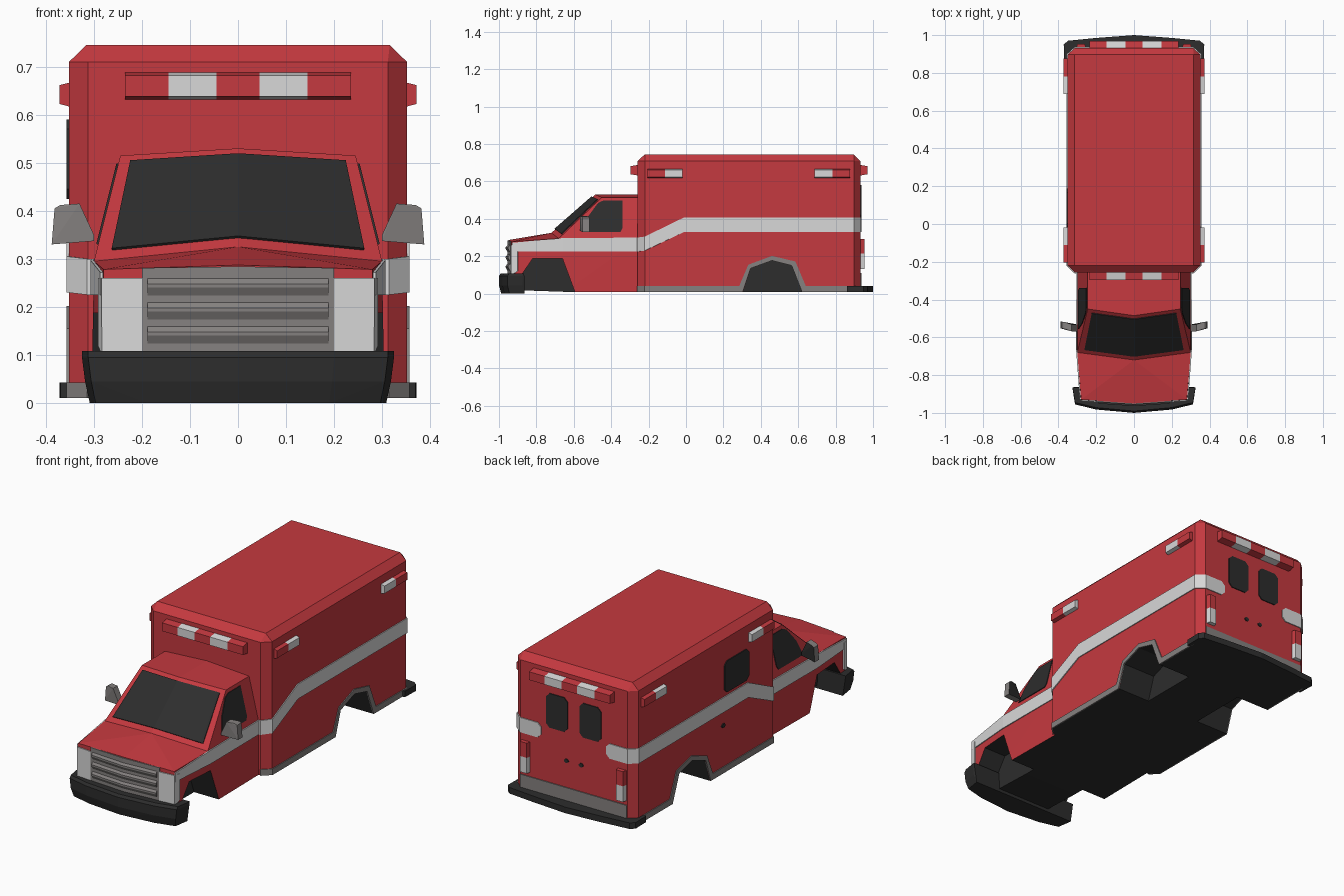
import bpy, bmesh
from mathutils import Vector as V

if "Cube" in bpy.data.objects:
    bpy.data.objects.remove(bpy.data.objects["Cube"])


def material(name, r, g, b):
    m = bpy.data.materials.new(name)
    m.diffuse_color = (r, g, b, 1)
    m.use_nodes = True
    m.node_tree.nodes["Principled BSDF"].inputs["Base Color"].default_value = m.diffuse_color
    return m


RED = material("red paint", 0.56, 0.041, 0.05)
WHITE = material("white paint", 0.69, 0.69, 0.69)
GREY = material("grey metal", 0.235, 0.22, 0.215)
BLACK = material("black trim", 0.026, 0.026, 0.026)
SIDES = ((1, "right"), (-1, "left"))


def finish(name, bm, mats):
    me = bpy.data.meshes.new(name)
    bm.to_mesh(me)
    bm.free()
    for m in mats:
        me.materials.append(m)
    ob = bpy.data.objects.new(name, me)
    bpy.context.collection.objects.link(ob)
    return ob


def hull(name, pts, mats, mirror=False, rule=None):
    """Convex solid around the points, optionally symmetric in x."""
    pts = [tuple(p) for p in pts]
    if mirror:
        pts += [(-x, y, z) for x, y, z in pts if x]
    bm = bmesh.new()
    for p in pts:
        bm.verts.new(p)
    bmesh.ops.convex_hull(bm, input=bm.verts[:])
    bmesh.ops.delete(bm, geom=[v for v in bm.verts if not v.link_faces], context='VERTS')
    bmesh.ops.dissolve_limit(bm, angle_limit=0.01, verts=bm.verts[:], edges=bm.edges[:])
    bmesh.ops.recalc_face_normals(bm, faces=bm.faces[:])
    bm.normal_update()
    if rule:
        for f in bm.faces:
            f.material_index = rule(f.normal)
    return finish(name, bm, mats)


def thin(name, bm, mat, mirror):
    ob = finish(name, bm, [mat])
    s = ob.modifiers.new("thickness", 'SOLIDIFY')
    s.thickness, s.offset = 0.006, 0
    if mirror:
        ob.modifiers.new("mirror", 'MIRROR')
    return ob


def plate(name, pts, mat, mirror=False):
    """Thin plate from one polygon."""
    bm = bmesh.new()
    bm.faces.new([bm.verts.new(p) for p in pts])
    return thin(name, bm, mat, mirror)


def strip(name, low, high, mat, mirror=True):
    """Thin ribbon between two rows of points."""
    bm = bmesh.new()
    a = [bm.verts.new(p) for p in low]
    b = [bm.verts.new(p) for p in high]
    for i in range(len(a) - 1):
        bm.faces.new((a[i], a[i + 1], b[i + 1], b[i]))
    return thin(name, bm, mat, mirror)


def band(name, path, mat, mirror=True):
    """Ribbon along (x, y, low z, high z)."""
    return strip(name, [(x, y, a) for x, y, a, b in path], [(x, y, b) for x, y, a, b in path], mat, mirror)


def rounded(u0, u1, v0, v1, c=0.02):
    return [(u0 + c, v0), (u1 - c, v0), (u1, v0 + c), (u1, v1 - c),
            (u1 - c, v1), (u0 + c, v1), (u0, v1 - c), (u0, v0 + c)]


def lamp(name, centre, along, across, out, half, depth, segments):
    """Tapered light bar made of coloured segments."""
    c, u, v, n = V(centre), V(along), V(across), V(out)
    for i, (a, b, m) in enumerate(segments):
        pts = [c + u * t + v * half * s * k + n * d
               for t in (a, b) for s in (-1, 1) for k, d in ((1, -0.005), (0.75, depth))]
        hull(f"{name}_{i + 1}", pts, [m])


def cut_arches(body, name, profile):
    for s, side in SIDES:
        c = hull(f"{name}_cutter_{side}", [(s * x, y, z) for x in (0.16, 0.45) for y, z in profile],
                 [RED, BLACK], rule=lambda n: 1)
        c.hide_render = True
        c.display_type = 'WIRE'
        b = body.modifiers.new("arch " + side, 'BOOLEAN')
        b.operation, b.solver, b.object = 'DIFFERENCE', 'EXACT', c


under = lambda n: 1 if n.z < -0.8 else 0

# Rear box with chamfered edges
pts = [(x, y, z) for z in (0.01, 0.71) for x, y in ((0.352, -0.22), (0.312, -0.258), (0.352, 0.897), (0.312, 0.932))]
pts += [(0.316, y, 0.745) for y in (-0.22, 0.897)]
box = hull("rear_box", pts, [RED, BLACK], True, under)
cut_arches(box, "rear_arch", [(0.3, -0.05), (0.304, 0.01), (0.345, 0.135), (0.46, 0.177),
                              (0.565, 0.15), (0.62, 0.01), (0.622, -0.05)])

# Cab lower body and hood
cab = hull("cab_body", [(0.3, -0.25, 0.01), (0.3, -0.25, 0.295), (0.305, -0.65, 0.01), (0.3, -0.68, 0.295),
                        (0.285, -0.93, 0.02), (0.28, -0.93, 0.278), (0, -0.95, 0.02), (0, -0.95, 0.287),
                        (0, -0.72, 0.325)], [RED, BLACK], True, under)
cut_arches(cab, "front_arch", [(-0.88, -0.05), (-0.88, 0.1), (-0.82, 0.187), (-0.66, 0.187), (-0.572, -0.05)])

# Cab top, windshield and door windows
A, B, C, D = V((0, -0.72, 0.325)), V((0.3, -0.68, 0.295)), V((0.245, -0.45, 0.515)), V((0, -0.485, 0.53))
hull("cab_top", [A, B, C, D, (0.3, -0.25, 0.295), (0.245, -0.25, 0.515), (0, -0.25, 0.53)], [RED], True)
glass = lambda u, v: A.lerp(B, u).lerp(D.lerp(C, u), v) + V((0, -0.002, 0.002))
strip("windshield", [glass(u, 0.09) for u in (0, 0.84, 0.89)] , [glass(u, 0.93) for u in (0, 0.85, 0.9)], BLACK)
plate("door_window", [(0.301 - (z - 0.295) * 0.25, y, z) for y, z in
                      ((-0.555, 0.33), (-0.35, 0.33), (-0.34, 0.35), (-0.34, 0.498),
                       (-0.44, 0.498), (-0.47, 0.485), (-0.525, 0.41))], BLACK, True)

# White stripe along cab and box
band("cab_stripe", [(0.284, -0.93, 0.225, 0.272), (0.304, -0.66, 0.225, 0.297), (0.302, -0.25, 0.225, 0.3)], WHITE)
band("box_stripe", [(0.26, -0.26, 0.225, 0.3), (0.313, -0.26, 0.225, 0.3), (0.354, -0.22, 0.23, 0.305),
                    (0.354, -0.01, 0.33, 0.408), (0.354, 0.898, 0.33, 0.408), (0.313, 0.934, 0.33, 0.408),
                    (0.21, 0.934, 0.33, 0.408), (0.19, 0.934, 0.35, 0.39)], WHITE)

# Grey skirt with rear wheel arch trim
skirt = ((-0.22, 0.01, 0.042), (0.303, 0.01, None), (0.345, 0.135, None), (0.46, 0.177, None),
         (0.565, 0.15, None), (0.62, 0.01, None), (0.897, 0.01, 0.042))
outer = [(-0.22, 0.042), (0.285, 0.042), (0.333, 0.155), (0.46, 0.202), (0.585, 0.172), (0.64, 0.042), (0.897, 0.042)]
strip("skirt_trim", [(0.312, -0.26, 0.01)] + [(0.354, y, z) for y, z, _ in skirt],
      [(0.312, -0.26, 0.042)] + [(0.354, y, z) for y, z in outer], GREY)
band("rear_step_panel", [(-0.31, 0.934, 0.03, 0.11), (0.31, 0.934, 0.03, 0.11)], GREY, False)

# Bumpers
front = ((0.325, -0.875), (0.312, -0.955), (0.2, -0.982), (0, -1.0))
hull("front_bumper", [(x * k, y + d, z) for x, y in front for k, d, z in
                      ((1, 0.01, 0.108), (1, 0, 0.095), (0.98, 0, 0.045), (0.95, 0.012, 0))], [BLACK], True)
hull("rear_bumper", [(x, y, z) for z in (0.01, 0.042) for x, y in
                     ((0.37, 0.86), (0.372, 0.95), (0.35, 0.97), (0.2, 0.985), (0, 1.0))], [BLACK], True)

# Grille, louvres and headlights
nose = lambda x: -0.952 + 0.07 * abs(x)
band("grille_panel", [(x, nose(x), 0.1, 0.284 - 0.015 * abs(x)) for x in (-0.2, 0, 0.2)], GREY, False)
for i in range(3):
    z = 0.118 + i * 0.05
    hull(f"grille_louvre_{i + 1}", [(x, nose(x) + d, z + h) for x in (0, 0.188)
                                    for d, h in ((0, 0), (0, 0.045), (-0.012, 0.022), (-0.012, 0.03))], [GREY], True)
band("headlight", [(0.2, -0.939, 0.1, 0.26), (0.282, -0.933, 0.1, 0.26), (0.289, -0.9, 0.12, 0.26)], WHITE)

# Door mirrors, black at the back
for s, side in SIDES:
    hull(f"door_mirror_{side}", [(s * x, y + d, z) for x, y, z in
                                 ((0.3, -0.55, 0.337), (0.388, -0.535, 0.33), (0.382, -0.535, 0.405),
                                  (0.37, -0.537, 0.412), (0.33, -0.55, 0.415), (0.3, -0.55, 0.35))
                                 for d in (-0.018, 0.018)], [GREY, BLACK], rule=lambda n: 1 if n.y > 0.5 else 0)

# Warning light bars front and rear
bar = [(-0.235, -0.145, RED), (-0.145, -0.045, WHITE), (-0.045, 0.045, RED), (0.045, 0.145, WHITE), (0.145, 0.235, RED)]
lamp("front_light_bar", (0, -0.258, 0.66), (1, 0, 0), (0, 0, 1), (0, -1, 0), 0.029, 0.038, bar)
lamp("rear_light_bar", (0, 0.932, 0.66), (1, 0, 0), (0, 0, 1), (0, 1, 0), 0.029, 0.038, bar)

# Side lights and tail lights
for s, side in SIDES:
    lamp(f"side_light_front_{side}", (s * 0.352, 0, 0.642), (0, 1, 0), (0, 0, 1), (s, 0, 0), 0.026, 0.02,
         [(-0.205, -0.112, RED), (-0.112, -0.018, WHITE)])
    lamp(f"side_light_rear_{side}", (s * 0.352, 0, 0.642), (0, 1, 0), (0, 0, 1), (s, 0, 0), 0.026, 0.02,
         [(0.688, 0.782, WHITE), (0.782, 0.877, RED)])
    lamp(f"tail_light_{side}", (s * 0.28, 0.932, 0), (0, 0, 1), (1, 0, 0), (0, 1, 0), 0.026, 0.022,
         [(0.132, 0.215, WHITE), (0.215, 0.292, RED)])

# Rear door windows, left side window and handles
plate("rear_window", [(x, 0.934, z) for x, z in rounded(0.035, 0.16, 0.4, 0.58)], BLACK, True)
plate("left_window", [(-0.354, y, z) for y, z in rounded(-0.017, 0.187, 0.425, 0.59)], BLACK)
plate("rear_handle", [(x, 0.934, z) for x, z in rounded(0.03, 0.056, 0.24, 0.26, 0.008)], BLACK, True)
plate("left_handle", [(-0.354, y, z) for y, z in rounded(0.18, 0.21, 0.25, 0.27, 0.008)], BLACK)
